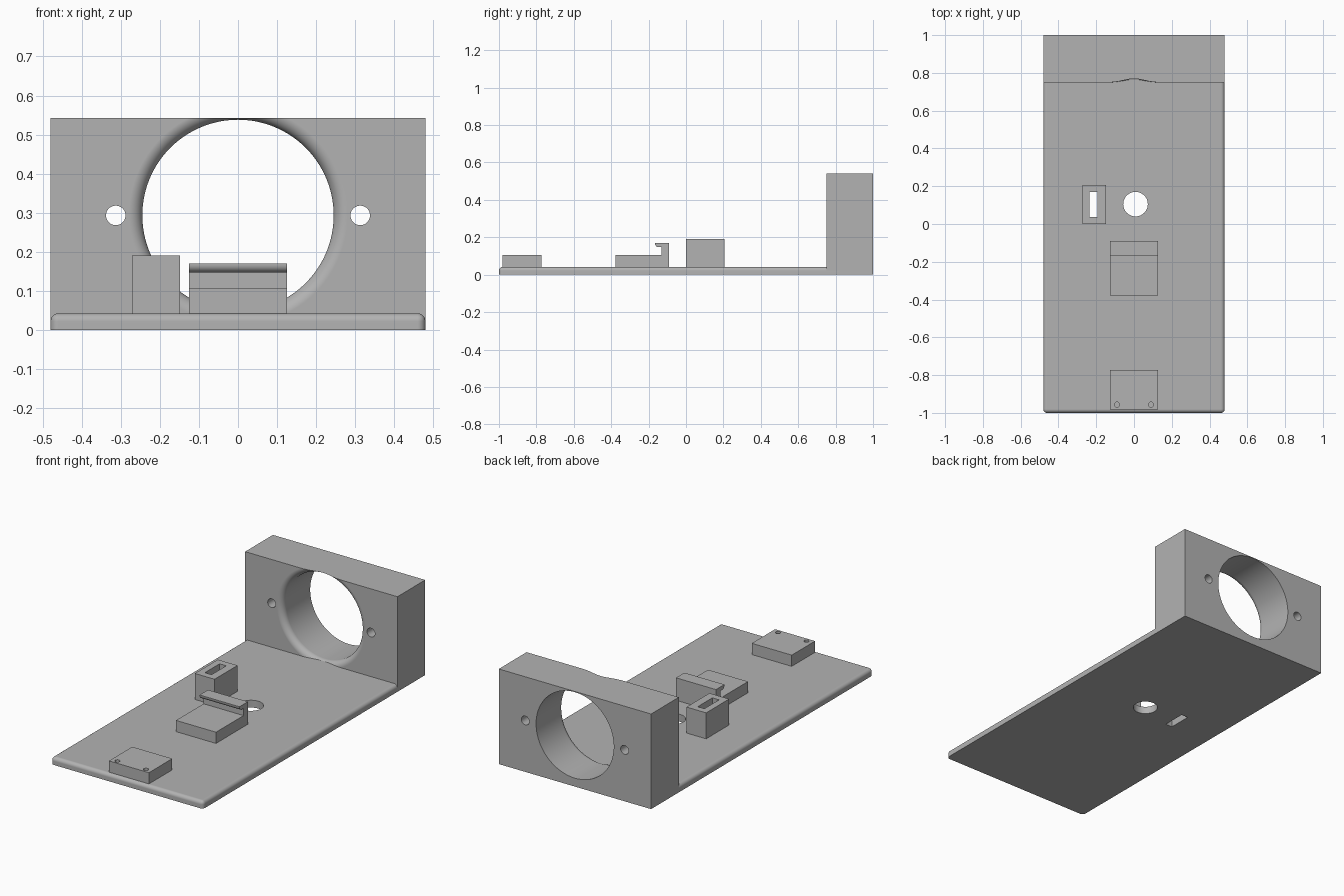
import bpy, bmesh, math
from mathutils import Matrix, Vector

if "Cube" in bpy.data.objects:
    bpy.data.objects.remove(bpy.data.objects["Cube"], do_unlink=True)

GREY = (0.45, 0.45, 0.45, 1)
grey = bpy.data.materials.new("plain_grey")
grey.use_nodes = True
grey.diffuse_color = GREY
grey.node_tree.nodes["Principled BSDF"].inputs["Base Color"].default_value = GREY

PLATE_TOP = 0.042


def make(name, bm):
    bmesh.ops.recalc_face_normals(bm, faces=bm.faces)
    mesh = bpy.data.meshes.new(name)
    bm.to_mesh(mesh)
    bm.free()
    mesh.materials.append(grey)
    ob = bpy.data.objects.new(name, mesh)
    bpy.context.collection.objects.link(ob)
    return ob


def box_bm(lo, hi):
    lo, hi = Vector(lo), Vector(hi)
    bm = bmesh.new()
    bmesh.ops.create_cube(bm, size=1, matrix=Matrix.Translation((lo + hi) / 2)
                          @ Matrix.Diagonal((*(hi - lo), 1)))
    return bm


def box(name, lo, hi):
    return make(name, box_bm(lo, hi))


def lathe(name, profile, place, steps=96):
    """Closed solid turned around z from (radius, height) pairs."""
    bm = bmesh.new()
    rings = [[bm.verts.new((r * math.cos(i * math.tau / steps),
                            r * math.sin(i * math.tau / steps), h))
              for i in range(steps)] for r, h in profile]
    for a, b in zip(rings, rings[1:]):
        for i in range(steps):
            j = (i + 1) % steps
            bm.faces.new((a[i], a[j], b[j], b[i]))
    bm.faces.new(rings[0])
    bm.faces.new(rings[-1])
    bm.transform(place)
    return make(name, bm)


def apply(ob, mod):
    with bpy.context.temp_override(object=ob, active_object=ob):
        bpy.ops.object.modifier_apply(modifier=mod.name)


def cut(ob, *cutters):
    for c in cutters:
        mod = ob.modifiers.new("cut", "BOOLEAN")
        mod.operation, mod.solver, mod.object = "DIFFERENCE", "EXACT", c
        apply(ob, mod)


# Base plate with rounded top rim on the front and both sides
bm = box_bm((-0.48, -1, 0), (0.48, 0.82, PLATE_TOP))
rim = []
for e in bm.edges:
    mid = (e.verts[0].co + e.verts[1].co) / 2
    upright = abs(e.verts[0].co.z - e.verts[1].co.z) > 0.01
    if mid.y < 0.8 and (upright or mid.z > 0.04):
        rim.append(e)
bmesh.ops.bevel(bm, geom=rim, offset=0.02, segments=6, profile=0.5, affect="EDGES")
base_plate = make("base_plate", bm)

# Upright end wall
end_wall = box("end_wall", (-0.48, 0.75, 0), (0.48, 1, 0.542))

# Large bore with a rounded front mouth
R, BORE = 0.035, 0.245
profile = [(BORE + R, -0.02)]
for i in range(11):
    a = i / 10 * math.pi / 2
    profile.append((BORE + R - R * math.sin(a), R - R * math.cos(a)))
profile.append((BORE, 0.3))
along_y = Matrix.Rotation(-math.pi / 2, 4, "X")
bore = lathe("bore_cutter", profile, Matrix.Translation((0, 0.75, 0.293)) @ along_y, 128)
bolts = [lathe("bolt_cutter", [(0.025, -0.02), (0.025, 0.3)],
               Matrix.Translation((s * 0.313, 0.75, 0.293)) @ along_y, 48) for s in (-1, 1)]
cut(end_wall, bore, *bolts)

# Slotted post, its slot running on through the plate
slotted_post = box("slotted_post", (-0.272, 0, PLATE_TOP), (-0.148, 0.207, 0.19))
slot = box("slot_cutter", (-0.235, 0.038, -0.1), (-0.193, 0.17, 0.3))
cut(slotted_post, slot)

# Round hole in the plate
port = lathe("port_cutter", [(0.065, -0.1), (0.065, 0.1)], Matrix.Translation((0.008, 0.105, 0)), 64)
cut(base_plate, slot, port)

# Front pad with two blind holes
front_pad = box("front_pad", (-0.126, -0.982, PLATE_TOP), (0.126, -0.772, 0.106))
pins = [lathe("pin_cutter", [(0.014, 0.06), (0.014, 0.2)],
              Matrix.Translation((s * 0.09, -0.957, 0)), 32) for s in (-1, 1)]
cut(front_pad, *pins)

# Hooked clip: side profile with a curved lip underside
outline = [(-0.378, PLATE_TOP), (-0.378, 0.106), (-0.13, 0.106), (-0.13, 0.147)]
for i in range(9):
    a = i / 8 * math.pi / 2
    outline.append((-0.146 - 0.02 * math.sin(a), 0.167 - 0.02 * math.cos(a)))
outline += [(-0.166, 0.17), (-0.09, 0.17), (-0.09, PLATE_TOP)]
bm = bmesh.new()
side = bm.faces.new([bm.verts.new((-0.126, y, z)) for y, z in outline])
ext = bmesh.ops.extrude_face_region(bm, geom=[side])
bmesh.ops.translate(bm, vec=(0.252, 0, 0),
                    verts=[v for v in ext["geom"] if isinstance(v, bmesh.types.BMVert)])
hook_clip = make("hook_clip", bm)

# Remove cutters, then smooth the round surfaces only
for c in [bore, slot, port, *bolts, *pins]:
    bpy.data.objects.remove(c, do_unlink=True)
for ob in (base_plate, end_wall, slotted_post, front_pad, hook_clip):
    bpy.ops.object.select_all(action="DESELECT")
    ob.select_set(True)
    bpy.context.view_layer.objects.active = ob
    bpy.ops.object.shade_smooth_by_angle(angle=math.radians(30))
    mod = ob.modifiers.new("even_normals", "WEIGHTED_NORMAL")
    mod.keep_sharp = True
